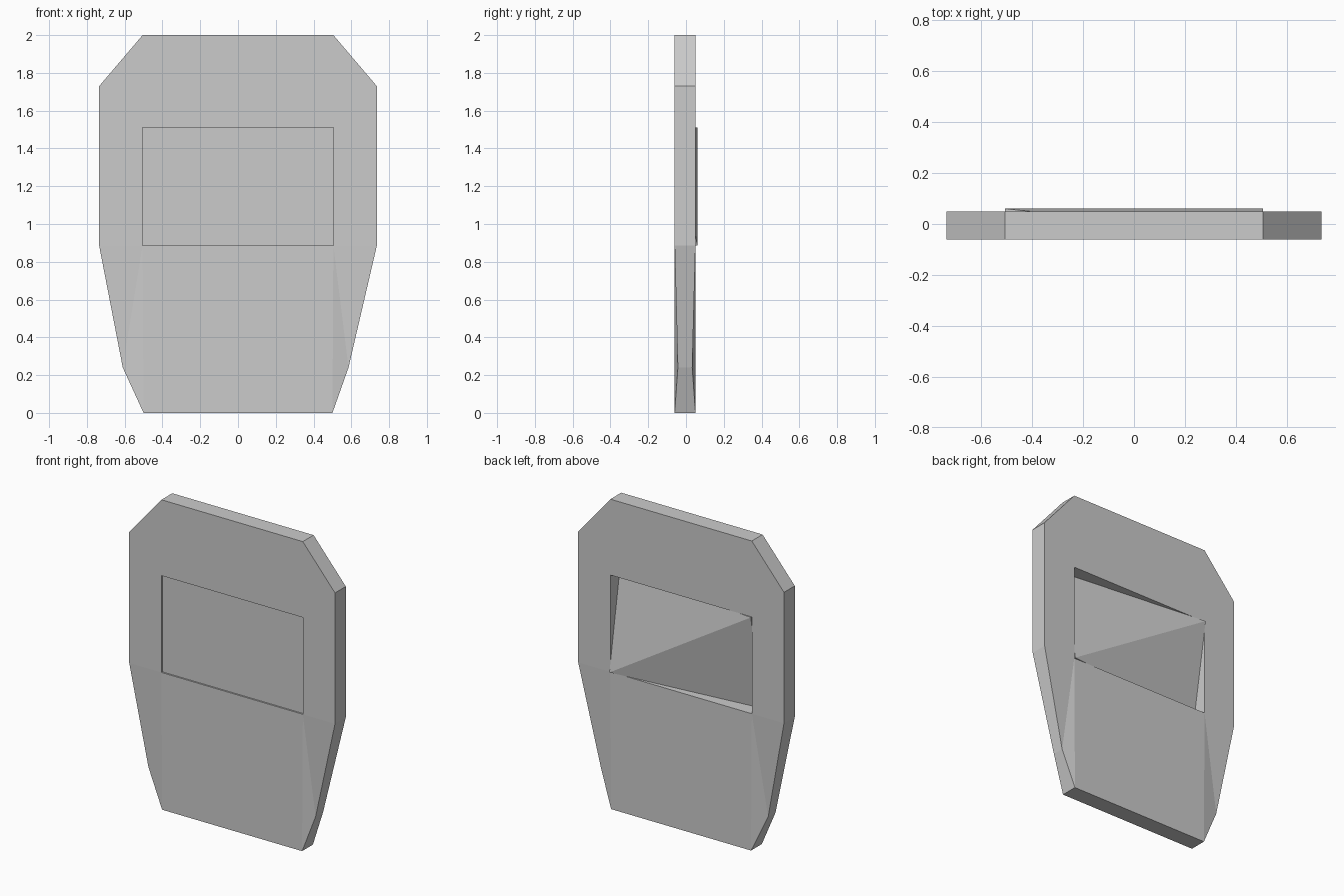
import bpy, bmesh

if "Cube" in bpy.data.objects:
    bpy.data.objects.remove(bpy.data.objects["Cube"])

FRONT, BACK = -0.06, 0.05
LOW, HIGH = 0.885, 1.51          # window bottom and top
# named points: (x, z, inset of the faces)
pts = {
    "BL": (-0.5, 0, 0), "BR": (0.5, 0, 0),
    "KL": (-0.61, 0.24, 0.017), "KR": (0.585, 0.24, 0.017),
    "SL": (-0.735, LOW, 0), "SR": (0.735, LOW, 0),
    "UL": (-0.735, 1.73, 0), "UR": (0.735, 1.73, 0),
    "TL": (-0.505, 2, 0), "TR": (0.505, 2, 0),
    "wl": (-0.505, LOW, 0), "wr": (0.505, LOW, 0),
    "vl": (-0.505, HIGH, 0), "vr": (0.505, HIGH, 0),
}


def make_object(name, bm):
    bmesh.ops.recalc_face_normals(bm, faces=bm.faces)
    mesh = bpy.data.meshes.new(name)
    bm.to_mesh(mesh)
    bm.free()
    obj = bpy.data.objects.new(name, mesh)
    bpy.context.collection.objects.link(obj)
    return obj


# slab with a rectangular window and pinched lower flanks
bm = bmesh.new()
f = {k: bm.verts.new((x, FRONT + d, z)) for k, (x, z, d) in pts.items()}
b = {k: bm.verts.new((x, BACK - d, z)) for k, (x, z, d) in pts.items()}
patches = ["BL BR wr wl", "vl vr TR TL"]
for s in "LR":
    w, v = "w" + s.lower(), "v" + s.lower()
    patches += [f"B{s} K{s} {w}", f"K{s} S{s} {w}",
                f"{w} S{s} U{s} {v}", f"U{s} T{s} {v}"]
for patch in patches:
    keys = patch.split()
    bm.faces.new([f[k] for k in keys])
    bm.faces.new([b[k] for k in reversed(keys)])
for loop in ("BL BR KR SR UR TR TL UL SL KL", "wl wr vr vl"):
    keys = loop.split()
    for k, n in zip(keys, keys[1:] + keys[:1]):
        bm.faces.new((f[k], f[n], b[n], b[k]))
make_object("slab_frame", bm)

# window panel: flat front, back folded along a raised diagonal
bm = bmesh.new()
corners = [(-0.505, LOW, -0.046), (0.505, LOW, 0.06),
           (0.505, HIGH, -0.046), (-0.505, HIGH, 0.06)]
fv = [bm.verts.new((x, -0.05, z)) for x, z, y in corners]
bv = [bm.verts.new((x, y, z)) for x, z, y in corners]
bm.faces.new(fv)
bm.faces.new((bv[0], bv[3], bv[1]))
bm.faces.new((bv[1], bv[3], bv[2]))
for i in range(4):
    j = (i + 1) % 4
    bm.faces.new((fv[i], fv[j], bv[j], bv[i]))
make_object("window_panel", bm)
